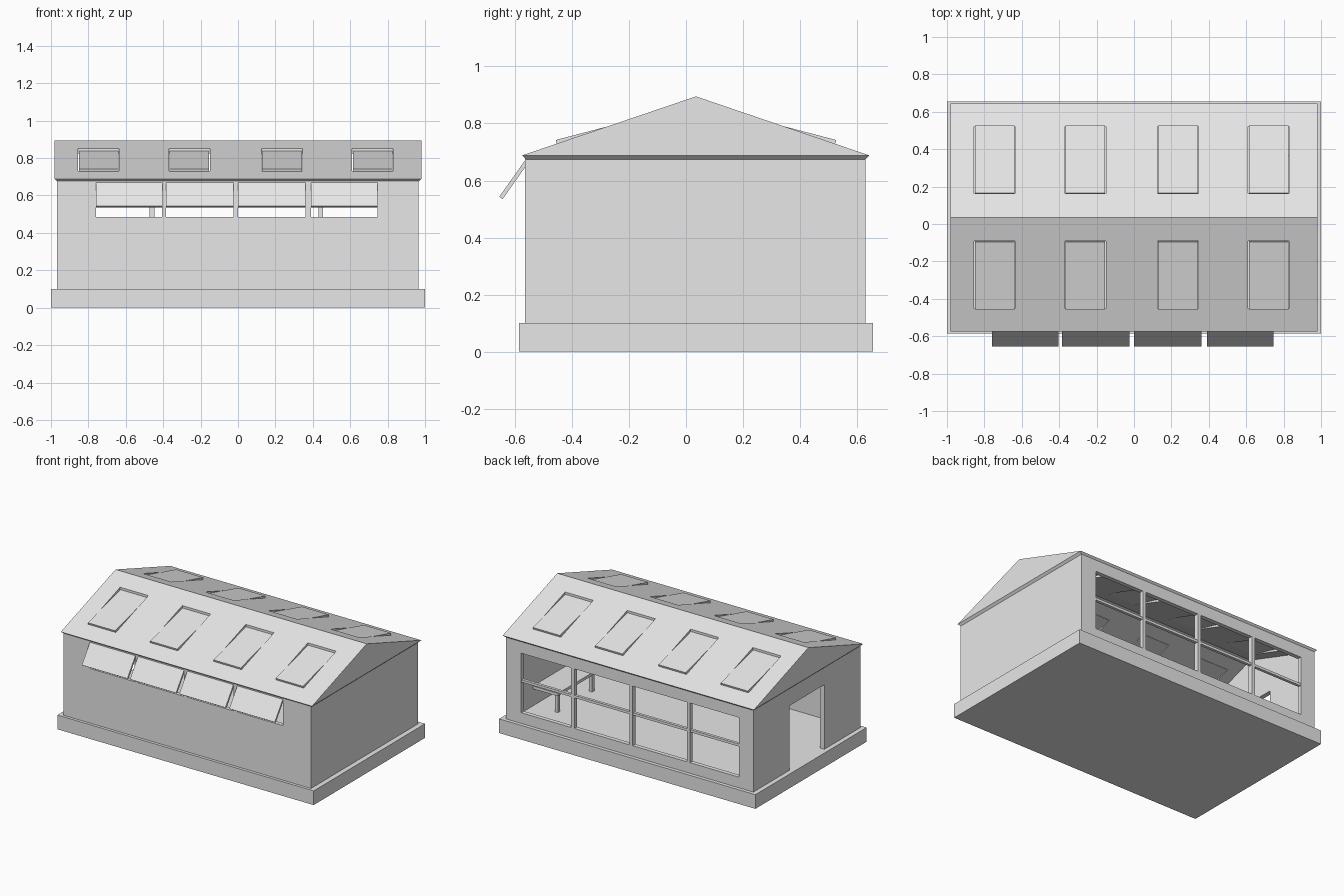
import bpy
import bmesh
from itertools import product

if "Cube" in bpy.data.objects:
    bpy.data.objects.remove(bpy.data.objects["Cube"], do_unlink=True)

grey = bpy.data.materials.new("pale_grey")
grey.use_nodes = True
grey.diffuse_color = (0.8, 0.8, 0.8, 1)
grey.node_tree.nodes["Principled BSDF"].inputs["Base Color"].default_value = (0.8, 0.8, 0.8, 1)

RIDGE = 0.035  # the roof is symmetric about this y


def hull(name, points):
    """Convex solid around the given points."""
    bm = bmesh.new()
    for p in points:
        bm.verts.new(p)
    bmesh.ops.convex_hull(bm, input=bm.verts)
    bmesh.ops.dissolve_limit(bm, angle_limit=0.001, verts=bm.verts, edges=bm.edges)
    bmesh.ops.recalc_face_normals(bm, faces=bm.faces)
    mesh = bpy.data.meshes.new(name)
    bm.to_mesh(mesh)
    bm.free()
    mesh.materials.append(grey)
    obj = bpy.data.objects.new(name, mesh)
    bpy.context.collection.objects.link(obj)
    return obj


def box(name, xs, ys, zs):
    return hull(name, product(xs, ys, zs))


def prism(name, xs, profile):
    """Extrude a (y, z) profile along x."""
    return hull(name, [(x, y, z) for x in xs for y, z in profile])


def cut(obj, cutters):
    """Subtract the cutters, bake the result and remove them."""
    for c in cutters:
        c.hide_render = True
        mod = obj.modifiers.new("opening", "BOOLEAN")
        mod.operation = "DIFFERENCE"
        mod.solver = "EXACT"
        mod.object = c
    graph = bpy.context.evaluated_depsgraph_get()
    mesh = bpy.data.meshes.new_from_object(obj.evaluated_get(graph))
    obj.modifiers.clear()
    obj.data = mesh
    for c in cutters:
        bpy.data.objects.remove(c, do_unlink=True)


# Base slab
box("base_slab", (-1, 1), (-0.585, 0.655), (0, 0.1))

# Walls with front hatches, large back window and side door
hatches = [(-0.76, -0.405), (-0.385, -0.025), (0.0, 0.36), (0.39, 0.745)]
walls = box("walls", (-0.967, 0.965), (-0.565, 0.63), (0.1, 0.68))
openings = [
    box("room_cutter", (-0.935, 0.935), (-0.535, 0.6), (0.05, 0.9)),
    box("window_cutter", (-0.855, 0.845), (0.55, 0.7), (0.175, 0.595)),
    box("door_cutter", (-1.1, -0.9), (-0.16, 0.23), (0.05, 0.555)),
]
openings += [box("hatch_cutter", xs, (-0.7, -0.5), (0.485, 0.665)) for xs in hatches]
cut(walls, openings)

# Awning flaps propped open over the front hatches
for xs in hatches:
    prism("awning_flap", xs, [(-0.565, 0.67), (-0.555, 0.66), (-0.655, 0.543), (-0.643, 0.535)])

# Back window bars
for x in (-0.46, -0.0125, 0.443):
    box("window_post", (x - 0.0125, x + 0.0125), (0.6, 0.63), (0.175, 0.595))
box("window_rail", (-0.855, 0.845), (0.605, 0.625), (0.388, 0.406))

# Hollow roof with tapered eaves
eaves = product((-0.98, 0.98), (-0.575, 0.643), (0.688,))
soffit = product((-0.965, 0.965), (-0.56, 0.628), (0.674,))
ridge = product((-0.98, 0.98), (RIDGE,), (0.895,))
roof = hull("roof", [*eaves, *soffit, *ridge])
loft = prism("loft_cutter", (-0.935, 0.935),
             [(-0.535, 0.6), (-0.535, 0.672), (RIDGE, 0.865), (0.6, 0.672), (0.6, 0.6)])
roof_cuts = [loft]


def slope_y(y, side):
    return RIDGE + side * (RIDGE - y)


# Skylights: an opening and a tilted panel on each slope
for side in (-1, 1):
    for x in (-0.745, -0.26, 0.235, 0.72):
        ys = [slope_y(y, side) for y in (-0.452, -0.092)]
        roof_cuts.append(box("skylight_cutter", (x - 0.11, x + 0.11), ys, (0.55, 1.0)))
        panel = [(-0.457, 0.742), (-0.452, 0.725), (-0.095, 0.837), (-0.092, 0.82)]
        prism("skylight_panel", (x - 0.106, x + 0.106), [(slope_y(y, side), z) for y, z in panel])
cut(roof, roof_cuts)

# Low bench against the inner left wall
box("bench_top", (0.74, 0.935), (-0.05, 0.37), (0.22, 0.24))
for y in (-0.03, 0.35):
    box("bench_leg", (0.745, 0.77), (y - 0.0125, y + 0.0125), (0.1, 0.22))
